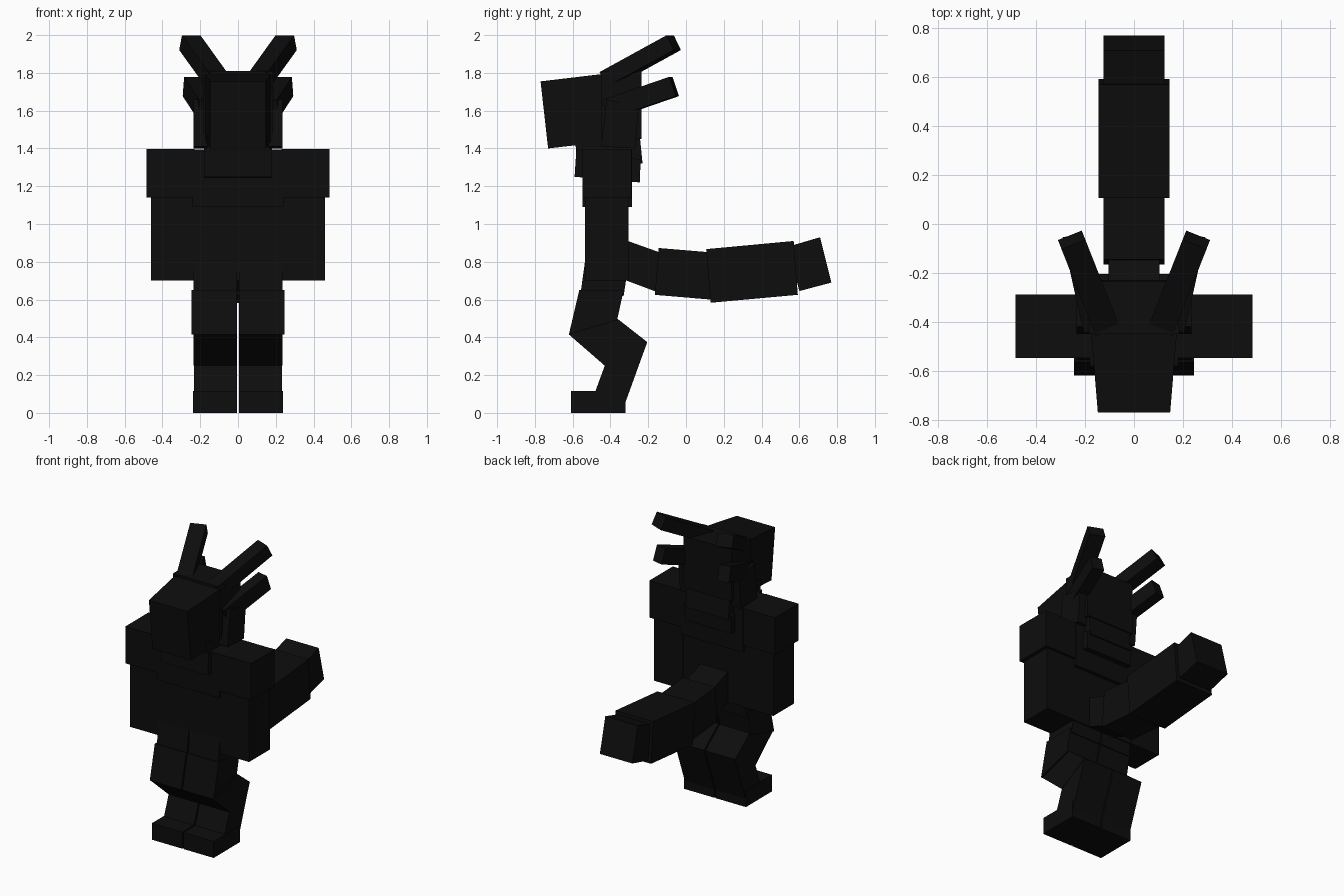
import bpy, bmesh
from mathutils import Vector, Matrix

if "Cube" in bpy.data.objects:
    bpy.data.objects.remove(bpy.data.objects["Cube"])

mat = bpy.data.materials.new("near_black")
mat.diffuse_color = (0.004, 0.004, 0.004, 1)
mat.use_nodes = True
mat.node_tree.nodes["Principled BSDF"].inputs["Base Color"].default_value = mat.diffuse_color


def finish(name, bm):
    bmesh.ops.recalc_face_normals(bm, faces=bm.faces[:])
    me = bpy.data.meshes.new(name)
    bm.to_mesh(me)
    bm.free()
    me.materials.append(mat)
    ob = bpy.data.objects.new(name, me)
    bpy.context.collection.objects.link(ob)
    return ob


def prism(name, profile, x0, x1):
    """Side profile of (y, z) points extruded between x0 and x1."""
    bm = bmesh.new()
    a = [bm.verts.new((x0, y, z)) for y, z in profile]
    b = [bm.verts.new((x1, y, z)) for y, z in profile]
    bm.faces.new(a)
    bm.faces.new(b)
    n = len(a)
    for i in range(n):
        j = (i + 1) % n
        bm.faces.new((a[i], a[j], b[j], b[i]))
    return finish(name, bm)


def box(name, x0, x1, y0, y1, z0, z1):
    return prism(name, [(y0, z0), (y1, z0), (y1, z1), (y0, z1)], x0, x1)


def beam(name, p, q, width, height):
    """Square bar from p to q."""
    p, q = Vector(p), Vector(q)
    d = (q - p).normalized()
    side = d.cross(Vector((0, 0, 1))).normalized()
    up = side.cross(d)
    rot = Matrix((side, d, up)).transposed().to_4x4()
    bm = bmesh.new()
    bmesh.ops.create_cube(bm, size=1)
    bm.transform(Matrix.Translation((p + q) / 2) @ rot
                 @ Matrix.Diagonal((width, (q - p).length, height, 1)))
    return finish(name, bm)


# Torso and chest
box("torso", -0.235, 0.235, -0.535, -0.31, 0.70, 1.39)
box("chest", -0.24, 0.24, -0.547, -0.285, 1.09, 1.395)

# Neck: two stacked, slightly tilted blocks
prism("lower_neck", [(-0.59, 1.25), (-0.245, 1.22), (-0.24, 1.34), (-0.58, 1.40)], -0.18, 0.18)
prism("upper_neck", [(-0.58, 1.37), (-0.23, 1.32), (-0.245, 1.47), (-0.59, 1.47)], -0.165, 0.165)

# Head
box("skull", -0.185, 0.185, -0.45, -0.235, 1.45, 1.81)
snout = prism("snout", [(-0.77, 1.755), (-0.73, 1.40), (-0.30, 1.45), (-0.35, 1.805)], -1, 1)
for v in snout.data.vertices:
    v.co.x *= 0.148 if v.co.y < -0.6 else 0.183

# Tail, thicker in the middle
tail = [
    ("tail_base", 0.105, [(-0.42, 0.95), (-0.42, 0.74), (-0.14, 0.635), (-0.14, 0.85)]),
    ("tail_root", 0.125, [(-0.145, 0.873), (-0.165, 0.625), (0.13, 0.60), (0.13, 0.85)]),
    ("tail_middle", 0.145, [(0.107, 0.867), (0.13, 0.583), (0.592, 0.625), (0.57, 0.91)]),
    ("tail_tip", 0.125, [(0.54, 0.88), (0.60, 0.645), (0.77, 0.69), (0.71, 0.93)]),
]
for name, w, prof in tail:
    prism(name, prof, -w, w)

# Paired parts
for s, tag in ((-1, "left"), (1, "right")):
    box(tag + "_arm", s * 0.235, s * 0.46, -0.535, -0.305, 0.70, 1.39)
    box(tag + "_shoulder", s * 0.23, s * 0.485, -0.547, -0.288, 1.14, 1.397)
    prism(tag + "_cheek", [(-0.45, 1.41), (-0.27, 1.40), (-0.25, 1.62), (-0.42, 1.66)],
          s * 0.15, s * 0.235)
    # Horns sweep back and outward
    beam(tag + "_upper_horn", (s * 0.115, -0.42, 1.765), (s * 0.255, -0.065, 1.96), 0.105, 0.088)
    beam(tag + "_lower_horn", (s * 0.17, -0.42, 1.605), (s * 0.25, -0.063, 1.728), 0.08, 0.108)
    # Legs with a backward hock
    i = s * 0.005
    prism(tag + "_hip", [(-0.535, 0.80), (-0.56, 0.62), (-0.33, 0.62), (-0.31, 0.75), (-0.31, 0.80)],
          i, s * 0.236)
    prism(tag + "_thigh", [(-0.565, 0.65), (-0.62, 0.415), (-0.365, 0.49), (-0.33, 0.65)],
          i, s * 0.246)
    prism(tag + "_hock", [(-0.62, 0.415), (-0.43, 0.25), (-0.205, 0.375), (-0.365, 0.50), (-0.54, 0.50)],
          i, s * 0.236)
    prism(tag + "_shin", [(-0.43, 0.25), (-0.485, 0.10), (-0.33, 0.03), (-0.205, 0.375)],
          i, s * 0.234)
    box(tag + "_foot", i, s * 0.238, -0.608, -0.32, 0.0, 0.115)
